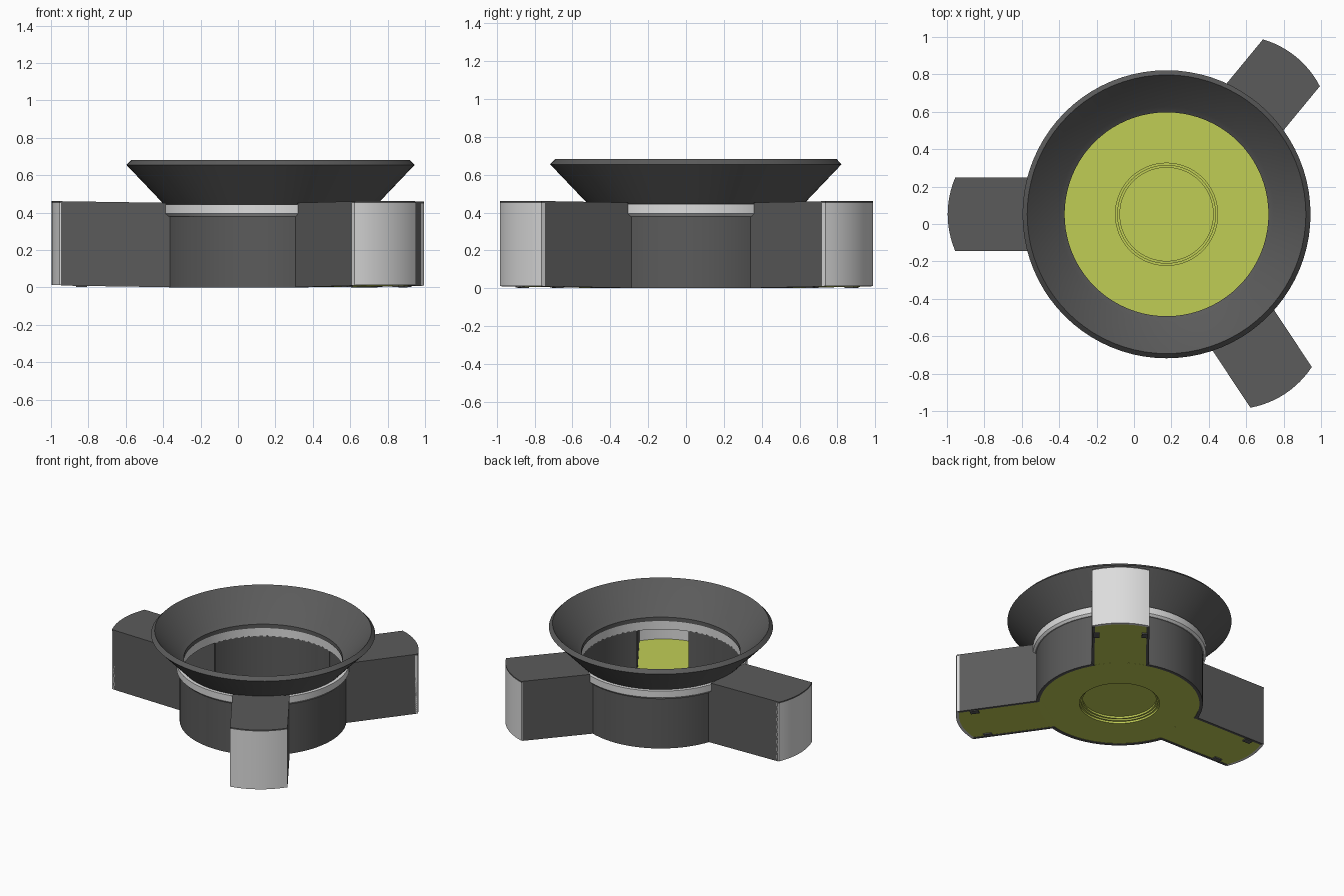
import bpy, bmesh
from math import sin, cos, asin, radians, pi, sqrt

CX, CY = 0.174, 0.052          # hub axis
HALF = 0.197                   # half width of an arm
TIP_R = 0.5                    # curvature of the arm ends
SLOT = asin(0.18 / 0.56)       # half angle of the opening into each arm
ARMS = [("left_front", -56.5, 1.15), ("left_back", 50.5, 1.09), ("right", 180, 1.17)]

cube = bpy.data.objects.get("Cube")
if cube:
    bpy.data.objects.remove(cube, do_unlink=True)


def material(name, rgb):
    m = bpy.data.materials.new(name)
    m.use_nodes = True
    m.diffuse_color = (*rgb, 1)
    m.node_tree.nodes["Principled BSDF"].inputs["Base Color"].default_value = (*rgb, 1)
    return m


DARK = material("dark grey", (0.105, 0.105, 0.105))
LIGHT = material("light grey", (0.72, 0.72, 0.72))
YELLOW = material("yellow green", (0.53, 0.61, 0.09))


def finish(bm, name, mat, turn=0):
    """Turn a bmesh into a shaded object standing on the hub axis."""
    bmesh.ops.remove_doubles(bm, verts=bm.verts, dist=1e-5)
    bmesh.ops.recalc_face_normals(bm, faces=bm.faces)
    mesh = bpy.data.meshes.new(name)
    bm.to_mesh(mesh)
    bm.free()
    mesh.materials.append(mat)
    ob = bpy.data.objects.new(name, mesh)
    ob.location = (CX, CY, 0)
    ob.rotation_euler.z = turn
    bpy.context.collection.objects.link(ob)
    bpy.ops.object.select_all(action='DESELECT')
    ob.select_set(True)
    bpy.context.view_layer.objects.active = ob
    bpy.ops.object.shade_smooth_by_angle(angle=radians(25))
    return ob


def lathe(name, profile, mat, start=0, end=2 * pi, closed=True):
    """Sweep an (r, z) profile round the axis, capping partial sweeps."""
    bm = bmesh.new()
    full = end - start > 2 * pi - 0.001
    n = max(4, round((end - start) / (2 * pi) * 80))
    rows = []
    for i in range(n + 1):
        a = start + (end - start) * i / n
        rows.append([bm.verts.new((r * cos(a), r * sin(a), z)) for r, z in profile])
    count = len(profile)
    for a, b in zip(rows, rows[1:]):
        for j in range(count if closed else count - 1):
            k = (j + 1) % count
            bm.faces.new((a[j], a[k], b[k], b[j]))
    if not full:
        bm.faces.new(rows[0])
        bm.faces.new(rows[-1])
    return finish(bm, name, mat)


def prism(name, outline, z0, z1, mat, turn):
    """Extrude a plan outline; arms rise very slightly towards the tip."""
    bm = bmesh.new()
    low, high = [[bm.verts.new((x, y, z + 0.015 * (x - 0.57))) for x, y in outline]
                 for z in (z0, z1)]
    bm.faces.new(low)
    bm.faces.new(high)
    n = len(outline)
    for i in range(n):
        k = (i + 1) % n
        bm.faces.new((low[i], low[k], high[k], high[i]))
    return finish(bm, name, mat, turn)


def tip_arc(reach, half, inset=0.0, steps=12):
    """Points of the rounded arm end, from -half to +half."""
    r = TIP_R - inset
    pts = []
    for i in range(steps + 1):
        y = -half + 2 * half * i / steps
        pts.append((reach - TIP_R + sqrt(r * r - y * y), y))
    return pts


# Flared funnel on top
lathe("funnel", [(0.545, 0.445), (0.57, 0.445), (0.77, 0.655), (0.745, 0.682),
                 (0.575, 0.495), (0.545, 0.475)], DARK)

# Light band under the funnel
lathe("band", [(0.55, 0.38), (0.58, 0.38), (0.595, 0.395), (0.595, 0.445), (0.55, 0.445)], LIGHT)

# Hub wall, open where the arms join
angles = [radians(a) for _, a, _ in ARMS]
for i, a in enumerate(angles):
    b = angles[(i + 1) % 3]
    if b < a:
        b += 2 * pi
    lathe(f"hub_wall_{i + 1}", [(0.55, 0), (0.573, 0), (0.573, 0.385), (0.55, 0.385)],
          DARK, a + SLOT, b - SLOT)

# Round floor with a stepped recess beneath
lathe("hub_floor", [(0, 0.045), (0.252, 0.045), (0.252, 0.03), (0.264, 0.03), (0.264, 0.018),
                    (0.276, 0.018), (0.276, 0.003), (0.555, 0.003), (0.555, 0.03),
                    (0.276, 0.03), (0.276, 0.04), (0.264, 0.04), (0.264, 0.05),
                    (0.252, 0.05), (0.252, 0.06), (0, 0.06)], YELLOW, closed=False)

# Hollow arms
for label, degrees, reach in ARMS:
    turn = radians(degrees)
    prism(f"{label}_arm_roof", [(0.56, -HALF)] + tip_arc(reach, HALF) + [(0.56, HALF)],
          0.443, 0.453, DARK, turn)
    prism(f"{label}_arm_end", tip_arc(reach, HALF) + tip_arc(reach, HALF, 0.02)[::-1],
          0.004, 0.443, LIGHT, turn)
    inner = HALF - 0.02
    prism(f"{label}_arm_floor", [(0.5, -inner)] + tip_arc(reach, inner, 0.02) + [(0.5, inner)],
          0.004, 0.028, YELLOW, turn)
    for side, s in (("a", -1), ("b", 1)):
        prism(f"{label}_arm_wall_{side}",
              [(0.53, s * inner), (reach - 0.05, s * inner),
               (reach - 0.05, s * HALF), (0.53, s * HALF)], 0.002, 0.443, DARK, turn)
        # Small clip under the floor edge
        x = reach - 0.16
        prism(f"{label}_arm_clip_{side}",
              [(x - 0.03, s * 0.145), (x + 0.03, s * 0.145),
               (x + 0.03, s * 0.185), (x - 0.03, s * 0.185)], -0.004, 0.006, DARK, turn)
